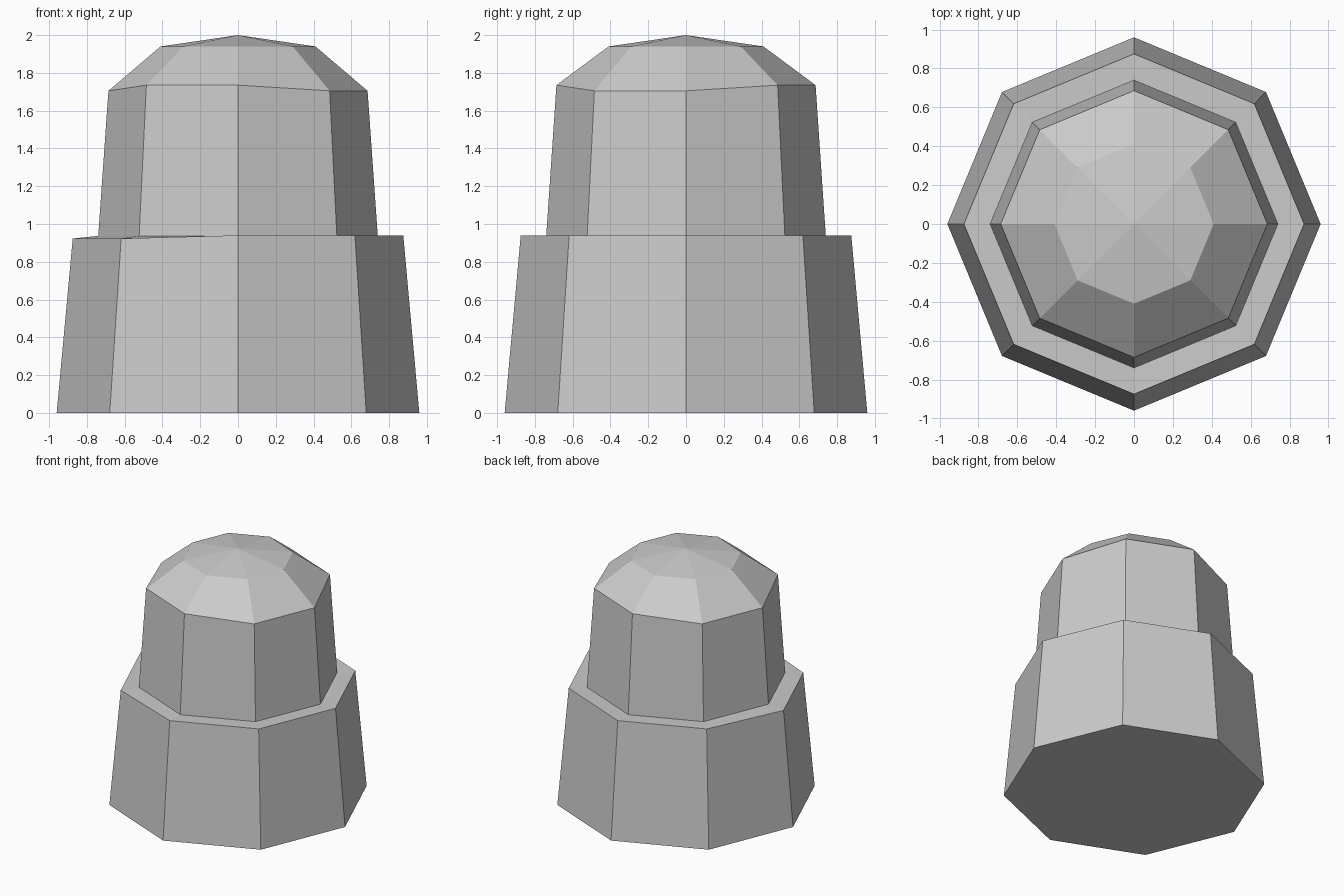
import bpy, bmesh, math

SIDES = 8

cube = bpy.data.objects.get("Cube")
if cube:
    bpy.data.objects.remove(cube, do_unlink=True)

grey = bpy.data.materials.new("light grey")
grey.use_nodes = True
colour = (0.6, 0.6, 0.6, 1)
grey.diffuse_color = colour
grey.node_tree.nodes["Principled BSDF"].inputs["Base Color"].default_value = colour


def tier(name, profile, dips, apex=None, floor=False):
    """Stack octagonal rings (radius, height); dips lowers chosen corners of a ring."""
    bm = bmesh.new()
    rings = []
    for level, (radius, height) in enumerate(profile):
        ring = []
        for i in range(SIDES):
            a = math.tau * i / SIDES
            z = height - dips.get(level, {}).get(i, 0)
            ring.append(bm.verts.new((radius * math.cos(a), radius * math.sin(a), z)))
        rings.append(ring)
    for low, high in zip(rings, rings[1:]):
        for i in range(SIDES):
            j = (i + 1) % SIDES
            bm.faces.new((low[i], low[j], high[j], high[i]))
    if floor:
        bm.faces.new(rings[0][::-1])
    if apex is not None:
        tip = bm.verts.new((0, 0, apex))
        for i in range(SIDES):
            bm.faces.new((rings[-1][i], rings[-1][(i + 1) % SIDES], tip))
    mesh = bpy.data.meshes.new(name)
    bm.to_mesh(mesh)
    bm.free()
    mesh.materials.append(grey)
    obj = bpy.data.objects.new(name, mesh)
    bpy.context.collection.objects.link(obj)
    return obj


# Wide lower tier with its ledge, slightly sunken on one side
tier("lower_tier", [(0.96, 0), (0.875, 0.94), (0.74, 0.937)],
     {1: {4: 0.017, 5: 0.017}}, floor=True)

# Narrow upper tier with a faceted dome and an uneven shoulder
shoulder = {i: 0.03 for i in range(SIDES) if i % 4 in (0, 3)}
tier("upper_tier", [(0.74, 0.937), (0.686, 1.735), (0.41, 1.94)],
     {1: shoulder}, apex=2.0)
